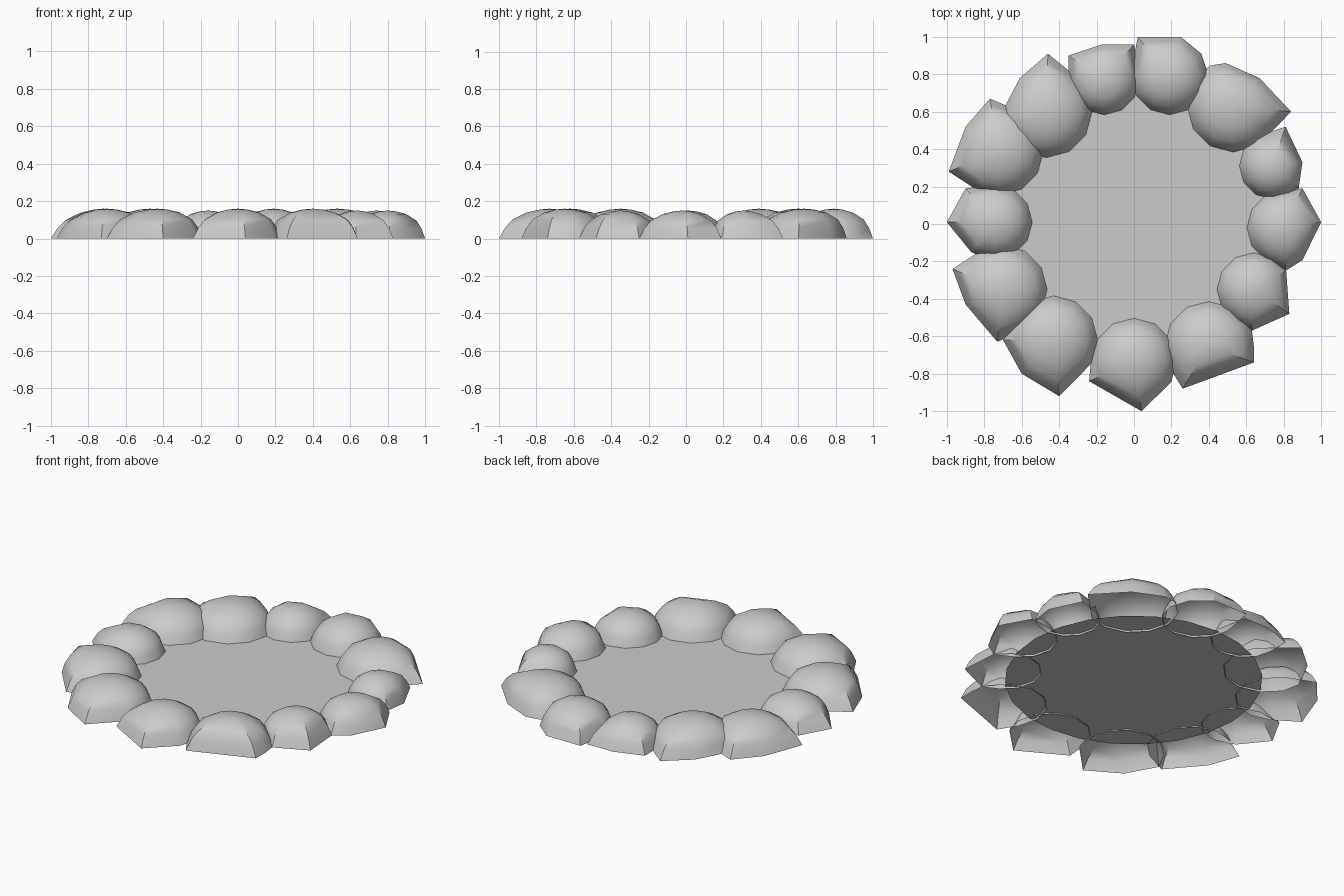
import bpy, bmesh, math
from mathutils import Vector
from mathutils.geometry import convex_hull_2d

if "Cube" in bpy.data.objects:
    bpy.data.objects.remove(bpy.data.objects["Cube"])

# Each stone: centre, rounded inner radius, three chipped outer corners
STONES = [
    ((0.80, -0.02), 0.20, [(1.0, 0.01), (0.90, 0.19), (0.81, -0.25)]),
    ((0.74, 0.31), 0.18, [(0.81, 0.52), (0.90, 0.33), (0.88, 0.19)]),
    ((0.53, 0.63), 0.25, [(0.49, 0.86), (0.84, 0.60), (0.67, 0.78)]),
    ((0.19, 0.79), 0.21, [(0.02, 1.0), (0.25, 1.0), (0.36, 0.91)]),
    ((-0.16, 0.77), 0.19, [(-0.35, 0.90), (-0.17, 0.96), (0.0, 0.96)]),
    ((-0.47, 0.60), 0.25, [(-0.46, 0.91), (-0.61, 0.78), (-0.71, 0.59)]),
    ((-0.72, 0.39), 0.24, [(-0.77, 0.67), (-0.90, 0.52), (-0.99, 0.28)]),
    ((-0.74, 0.01), 0.20, [(-1.0, 0.01), (-0.90, 0.19), (-0.87, -0.15)]),
    ((-0.70, -0.35), 0.24, [(-0.97, -0.24), (-0.73, -0.63), (-0.90, -0.43)]),
    ((-0.43, -0.62), 0.24, [(-0.40, -0.92), (-0.60, -0.80), (-0.70, -0.62)]),
    ((0.0, -0.73), 0.23, [(0.04, -1.0), (-0.24, -0.84), (0.20, -0.82)]),
    ((0.40, -0.65), 0.24, [(0.26, -0.88), (0.64, -0.74), (0.63, -0.57)]),
    ((0.64, -0.35), 0.20, [(0.83, -0.48), (0.81, -0.25), (0.63, -0.57)]),
]

# Dome rings: (share of footprint distance, share of radius, height fraction)
RINGS = [(1.0, 0.0, 0.0), (0.75, 0.15, 0.37), (0.5, 0.27, 0.64),
         (0.2, 0.30, 0.87), (0.0, 0.23, 0.97)]


def finish(bm, name):
    bmesh.ops.recalc_face_normals(bm, faces=bm.faces)
    if sum(f.normal.z for f in bm.faces) < 0:
        bmesh.ops.reverse_faces(bm, faces=bm.faces)
    mesh = bpy.data.meshes.new(name)
    bm.to_mesh(mesh)
    bm.free()
    obj = bpy.data.objects.new(name, mesh)
    bpy.context.collection.objects.link(obj)
    return obj


def stone(name, centre, r, corners):
    c = Vector(centre)
    height = 0.16 if r > 0.205 else 0.15
    # footprint: rounded inner side joined to the outer corners
    pts = [c + r * Vector((math.cos(a), math.sin(a)))
           for a in (i * math.tau / 12 for i in range(12))
           if c.normalized().dot((math.cos(a), math.sin(a))) < 0.6]
    pts += [Vector(p) for p in corners]
    outline = [pts[i] - c for i in convex_hull_2d(pts)]
    bm = bmesh.new()
    rings = []
    for along, round_part, h in RINGS:
        ring = []
        for d in outline:
            p = c + d.normalized() * (along * d.length + round_part * r)
            ring.append(bm.verts.new((p.x, p.y, h * height)))
        rings.append(ring)
    n = len(outline)
    for low, high in zip(rings, rings[1:]):
        for i in range(n):
            j = (i + 1) % n
            bm.faces.new((low[i], low[j], high[j], high[i]))
    top = bm.verts.new((c.x, c.y, height))
    for i in range(n):
        bm.faces.new((rings[-1][i], rings[-1][(i + 1) % n], top))
    return finish(bm, name)


# Hollow stones around the rim
stones = [stone(f"rim_stone_{i + 1}", *s) for i, s in enumerate(STONES)]

# Flat floor inside the ring, reaching under the stones
bm = bmesh.new()
bmesh.ops.create_circle(bm, cap_ends=True, segments=24, radius=0.72)
bmesh.ops.translate(bm, verts=bm.verts, vec=(0.02, 0.02, 0.01))
finish(bm, "floor_disc")

# Smooth domes with crisp chipped edges
bpy.ops.object.select_all(action='DESELECT')
for o in stones:
    o.select_set(True)
bpy.context.view_layer.objects.active = stones[0]
bpy.ops.object.shade_smooth_by_angle(angle=math.radians(35))
